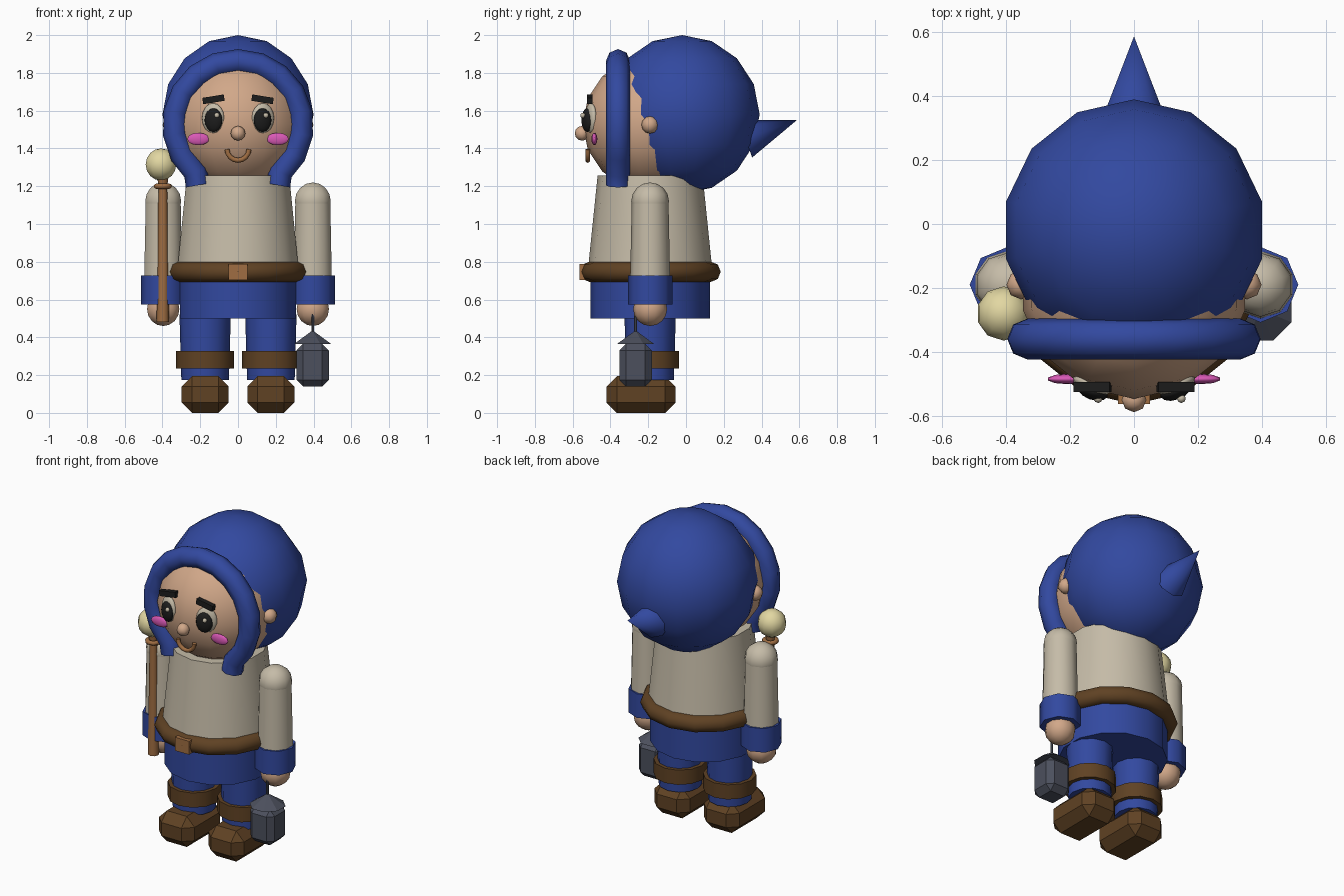
import bpy, math
from mathutils import Vector

if "Cube" in bpy.data.objects:
    bpy.data.objects.remove(bpy.data.objects["Cube"])


def material(name, r, g, b):
    m = bpy.data.materials.new(name)
    m.diffuse_color = (r, g, b, 1)
    m.use_nodes = True
    m.node_tree.nodes["Principled BSDF"].inputs["Base Color"].default_value = m.diffuse_color
    return m


BLUE = material("blue_cloth", 0.032, 0.066, 0.35)
CREAM = material("cream_cloth", 0.56, 0.50, 0.39)
SKIN = material("skin", 0.64, 0.39, 0.25)
BROWN = material("dark_leather", 0.115, 0.054, 0.017)
WOOD = material("wood", 0.35, 0.155, 0.055)
YELLOW = material("pale_yellow", 0.76, 0.68, 0.36)
PINK = material("pink", 0.70, 0.10, 0.47)
GREY = material("dark_metal", 0.072, 0.08, 0.11)
BLACK = material("black", 0.012, 0.012, 0.012)


def finish(name, mat, smooth=40):
    o = bpy.context.object
    o.name = name
    o.data.materials.clear()
    o.data.materials.append(mat)
    if smooth:
        bpy.ops.object.shade_smooth_by_angle(angle=math.radians(smooth))
    return o


def ball(name, mat, loc, radii, seg=14, rings=8, rot=(0, 0, 0)):
    bpy.ops.mesh.primitive_uv_sphere_add(segments=seg, ring_count=rings, radius=1,
                                         location=loc, rotation=rot)
    bpy.context.object.scale = radii if isinstance(radii, tuple) else (radii,) * 3
    return finish(name, mat, 60)


def column(name, mat, x, y, z0, z1, r0, r1, seg=14, turn=0, smooth=55):
    bpy.ops.mesh.primitive_cone_add(vertices=seg, radius1=r0, radius2=r1, depth=z1 - z0,
                                    location=(x, y, (z0 + z1) / 2), rotation=(0, 0, turn))
    return finish(name, mat, smooth)


def box(name, mat, loc, size, bevel=0, rot=(0, 0, 0)):
    bpy.ops.mesh.primitive_cube_add(size=1, location=loc, rotation=rot)
    o = bpy.context.object
    o.scale = size
    if bevel:
        bpy.ops.object.transform_apply(location=False, rotation=False, scale=True)
        b = o.modifiers.new("bevel", 'BEVEL')
        b.width, b.segments = bevel, 1
    return finish(name, mat, 0)


def ring(name, mat, loc, major, minor, seg=14):
    bpy.ops.mesh.primitive_torus_add(major_segments=seg, minor_segments=8, location=loc,
                                     major_radius=major, minor_radius=minor,
                                     rotation=(0, 0, math.pi / 2))
    return finish(name, mat, 60)


def tube(name, mat, points, radius):
    c = bpy.data.curves.new(name, 'CURVE')
    c.dimensions = '3D'
    c.bevel_depth, c.bevel_resolution, c.use_fill_caps = radius, 2, True
    s = c.splines.new('POLY')
    s.points.add(len(points) - 1)
    for p, co in zip(s.points, points):
        p.co = (*co, 1)
    o = bpy.data.objects.new(name, c)
    bpy.context.collection.objects.link(o)
    bpy.ops.object.select_all(action='DESELECT')
    o.select_set(True)
    bpy.context.view_layer.objects.active = o
    bpy.ops.object.convert(target='MESH')
    return finish(name, mat, 60)


def arc(cx, y, cz, r, a0, a1, n):
    return [(cx + r * math.cos(math.radians(a0 + (a1 - a0) * i / n)), y,
             cz + r * math.sin(math.radians(a0 + (a1 - a0) * i / n))) for i in range(n + 1)]


BY = -0.19  # depth of the body axis

# Head, hood and hood rim
ball("head", SKIN, (0, BY, 1.53), 0.357)
ball("hood", BLUE, (0, -0.02, 1.58), (0.41, 0.41, 0.42))
rim = arc(0, -0.36, 1.525, 0.337, -48, 228, 14)
tube("hood_rim", BLUE, [(0.213, -0.36, 1.205)] + rim + [(-0.213, -0.36, 1.205)], 0.064)

# Hood point, leaning up and back
tip, lean = Vector((0, 0.587, 1.55)), math.radians(20)
axis = Vector((0, math.cos(lean), math.sin(lean)))
bpy.ops.mesh.primitive_cone_add(vertices=8, radius1=0.105, radius2=0, depth=0.29,
                                location=tip - axis * 0.145,
                                rotation=axis.to_track_quat('Z', 'Y').to_euler())
finish("hood_point", BLUE, 50)

# Face
ball("nose", SKIN, (0, -0.55, 1.48), 0.039, 8, 6)
tube("mouth", WOOD, arc(0, -0.52, 1.395, 0.058, 180, 360, 8), 0.013)
for s, side in ((-1, "left"), (1, "right")):
    yaw = (0, 0, s * math.radians(20))
    ball(side + "_ear", SKIN, (s * 0.353, BY, 1.525), 0.046, 8, 6)
    ball(side + "_eye", CREAM, (s * 0.132, -0.503, 1.56), (0.063, 0.027, 0.08), 12, 8, yaw)
    ball(side + "_pupil", BLACK, (s * 0.13, -0.523, 1.55), (0.05, 0.027, 0.063), 12, 8, yaw)
    ball(side + "_eye_glint", CREAM, (s * 0.13 + 0.018, -0.546, 1.575), 0.014, 8, 6)
    box(side + "_eyebrow", BLACK, (s * 0.13, -0.51, 1.66), (0.115, 0.03, 0.034),
        rot=(0, s * 0.16, 0))
    ball(side + "_cheek", PINK, (s * 0.21, -0.485, 1.45), (0.062, 0.016, 0.033), 10, 6)

# Tunic, belt and hips
column("tunic", CREAM, 0, BY, 0.74, 1.256, 0.331, 0.278)
ring("belt", BROWN, (0, BY, 0.747), 0.32, 0.054)
box("belt_buckle", WOOD, (0, -0.545, 0.745), (0.1, 0.036, 0.085))
column("hips", BLUE, 0, BY, 0.5, 0.75, 0.316, 0.316)

# Arms and legs
for s, side in ((-1, "left"), (1, "right")):
    ax, lx = s * 0.396, s * 0.174
    ball(side + "_shoulder", CREAM, (ax, BY, 1.12), 0.1, 10, 8)
    column(side + "_sleeve", CREAM, ax, BY, 0.6, 1.13, 0.108, 0.097, 10)
    column(side + "_cuff", BLUE, ax, BY, 0.575, 0.727, 0.118, 0.118, 8)
    ball(side + "_hand", SKIN, (ax, BY, 0.55), 0.09, 10, 8)
    column(side + "_leg", BLUE, lx, BY, 0.175, 0.52, 0.126, 0.136, 12)
    column(side + "_leg_band", BROWN, lx, BY, 0.235, 0.328, 0.154, 0.154, 12)
    box(side + "_boot", BROWN, (lx, -0.238, 0.097), (0.25, 0.366, 0.194), 0.055)

# Staff with a pale knob
SX, SY = -0.398, -0.28
column("staff", WOOD, SX, SY, 0.48, 1.2, 0.033, 0.023, 8)
ring("staff_collar", WOOD, (SX, SY, 1.2), 0.036, 0.014, 10)
column("staff_neck", WOOD, SX, SY, 1.19, 1.25, 0.022, 0.03, 8)
ball("staff_knob", YELLOW, (SX - 0.01, SY, 1.315), 0.085, 10, 8)

# Lantern hanging from the other hand
LX, LY = 0.395, -0.267
box("lantern_body", GREY, (LX, LY, 0.253), (0.172, 0.172, 0.226), 0.035)
column("lantern_roof", GREY, LX, LY, 0.365, 0.437, 0.106, 0.0, 8, math.pi / 8, 0)
column("lantern_rod", GREY, LX, LY, 0.42, 0.53, 0.008, 0.008, 6)
